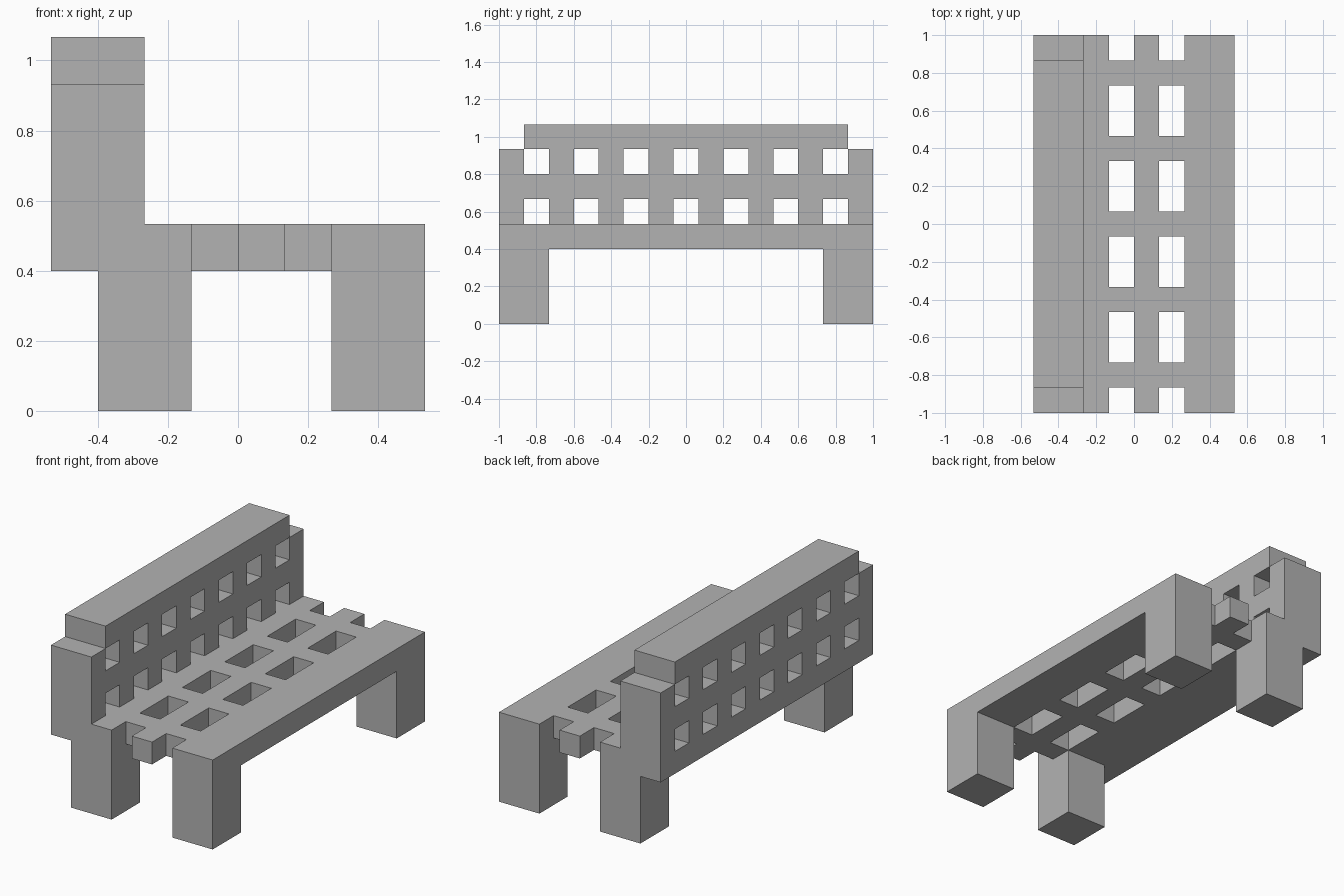
import bpy, bmesh
from mathutils import Vector

U = 1 / 15  # building unit

if "Cube" in bpy.data.objects:
    bpy.data.objects.remove(bpy.data.objects["Cube"])

grey = bpy.data.materials.new("stone_grey")
grey.use_nodes = True
colour = (0.45, 0.45, 0.45, 1)
grey.diffuse_color = colour
grey.node_tree.nodes["Principled BSDF"].inputs["Base Color"].default_value = colour


def panel(name, a_cuts, b_cuts, is_open, place, thickness):
    """Lattice panel: keep the solid cells of a grid, then extrude them."""
    bm = bmesh.new()
    verts = [[bm.verts.new(Vector(place(a, b)) * U) for b in b_cuts] for a in a_cuts]
    for i in range(len(a_cuts) - 1):
        for j in range(len(b_cuts) - 1):
            if not is_open(i, j):
                bm.faces.new((verts[i][j], verts[i + 1][j],
                              verts[i + 1][j + 1], verts[i][j + 1]))
    loose = [v for v in bm.verts if not v.link_faces]
    bmesh.ops.delete(bm, geom=loose, context='VERTS')
    out = bmesh.ops.extrude_face_region(bm, geom=bm.faces[:], use_keep_orig=True)
    moved = [g for g in out["geom"] if isinstance(g, bmesh.types.BMVert)]
    bmesh.ops.translate(bm, verts=moved, vec=Vector(thickness) * U)
    bmesh.ops.recalc_face_normals(bm, faces=bm.faces[:])
    mesh = bpy.data.meshes.new(name)
    bm.to_mesh(mesh)
    bm.free()
    mesh.materials.append(grey)
    obj = bpy.data.objects.new(name, mesh)
    bpy.context.collection.objects.link(obj)
    return obj


# Seat with two rows of slots, open at both ends
panel("seat", [-4, -2, 0, 2, 4, 8],
      [-15, -13, -11, -7, -5, -1, 1, 5, 7, 11, 13, 15],
      lambda i, j: i in (1, 3) and j % 2 == 0,
      lambda x, y: (x, y, 6), (0, 0, 2))

# Backrest with two rows of square holes and notched top corners
panel("backrest", range(-15, 16, 2), range(6, 17, 2),
      lambda i, j: (j in (1, 3) and i % 2 == 1) or (j == 4 and i in (0, 14)),
      lambda y, z: (-8, y, z), (4, 0, 0))

# Four square legs
for row, x in (("back", -6), ("front", 4)):
    for side, y in (("right", -15), ("left", 11)):
        panel(f"{row}_leg_{side}", [x, x + 4], [y, y + 4],
              lambda i, j: False, lambda a, b: (a, b, 0), (0, 0, 6))
